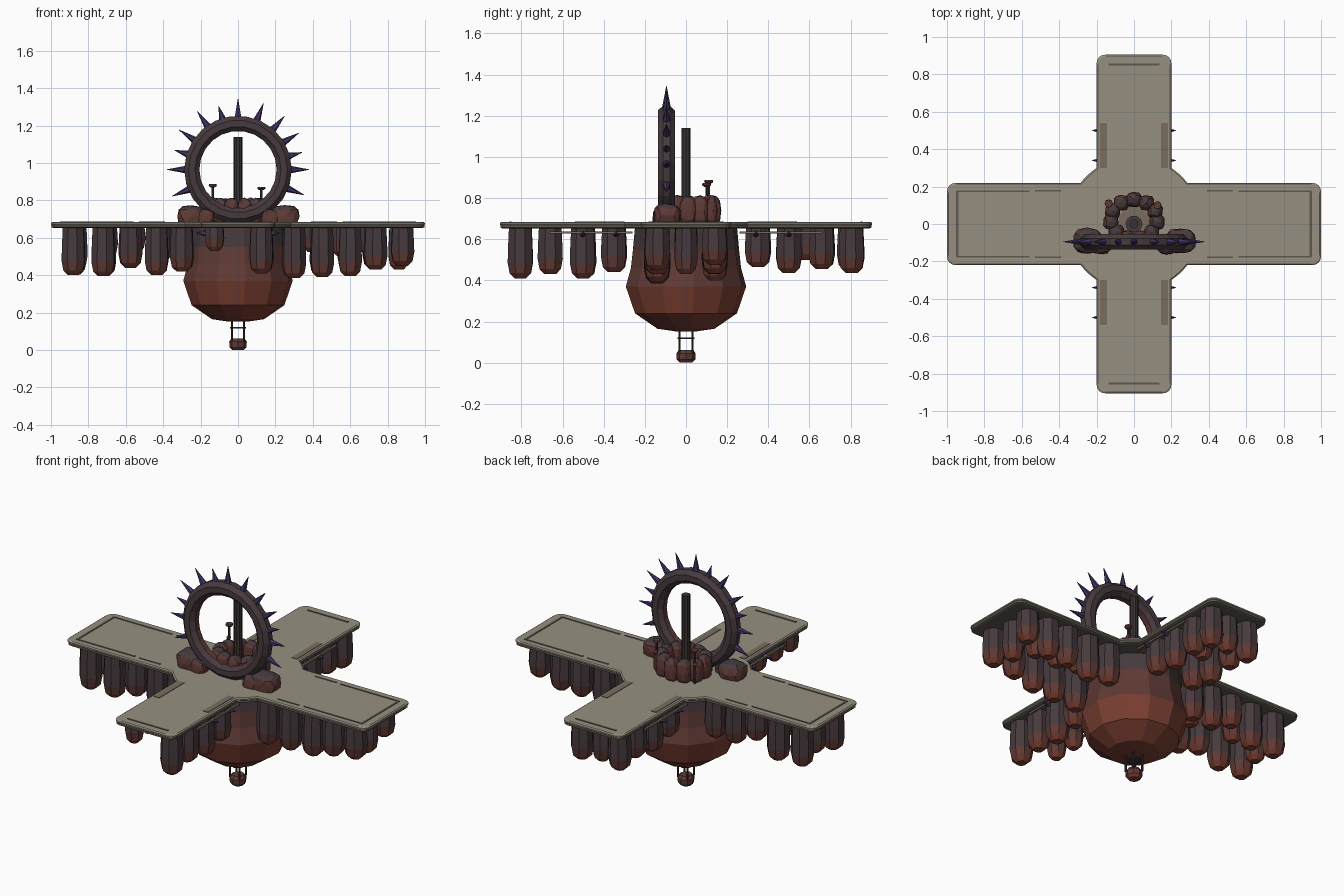
import bpy, bmesh, math, random
from mathutils import Vector, Matrix

if "Cube" in bpy.data.objects:
    bpy.data.objects.remove(bpy.data.objects["Cube"])

random.seed(4)

def mat(name, rgb):
    m = bpy.data.materials.new(name)
    m.diffuse_color = (*rgb, 1)
    m.use_nodes = True
    m.node_tree.nodes["Principled BSDF"].inputs["Base Color"].default_value = m.diffuse_color
    return m

STONE = mat("pale stone", (.31, .28, .22))
EDGE = mat("stone edge", (.11, .10, .08))
SLOT = mat("slot brown", (.19, .15, .115))
DARK = mat("dark plum rock", (.062, .042, .047))
MID = mat("brown rock", (.115, .042, .035))
RUST = mat("rust rock", (.20, .05, .032))
PURPLE = mat("purple spike", (.05, .035, .13))
IRON = mat("dark iron", (.04, .033, .032))
RED = mat("red glow", (.33, .06, .03))

def finish(name, bm, mats, rule=None):
    """Turn a bmesh into an object; rule maps a face to a material slot."""
    bmesh.ops.recalc_face_normals(bm, faces=bm.faces)
    if rule:
        for f in bm.faces:
            f.material_index = rule(f)
    me = bpy.data.meshes.new(name)
    bm.to_mesh(me)
    bm.free()
    for m in mats:
        me.materials.append(m)
    ob = bpy.data.objects.new(name, me)
    bpy.context.collection.objects.link(ob)
    return ob

def lathe(name, profile, n, loc, mats, rule=None, turn=0):
    """Closed solid of revolution from (radius, z) points, bottom first."""
    bm = bmesh.new()
    rings = [[bm.verts.new((loc[0] + r * math.cos(turn + math.tau * i / n),
                            loc[1] + r * math.sin(turn + math.tau * i / n), loc[2] + z))
              for i in range(n)] for r, z in profile]
    for a, b in zip(rings, rings[1:]):
        for i in range(n):
            bm.faces.new((a[i], a[(i + 1) % n], b[(i + 1) % n], b[i]))
    bm.faces.new(rings[0])
    bm.faces.new(rings[-1])
    return finish(name, bm, mats, rule)

def box(name, x, y, z, sx, sy, sz, m):
    bm = bmesh.new()
    bmesh.ops.create_cube(bm, size=1)
    bmesh.ops.transform(bm, verts=bm.verts,
                        matrix=Matrix.Translation((x, y, z)) @ Matrix.Diagonal((sx, sy, sz, 1)))
    return finish(name, bm, [m])

def spike(name, base, direction, length, r, m):
    bm = bmesh.new()
    bmesh.ops.create_cone(bm, cap_ends=True, segments=6, radius1=r, radius2=.001, depth=length)
    d = Vector(direction).normalized()
    bmesh.ops.transform(bm, verts=bm.verts,
                        matrix=Matrix.Translation(Vector(base) + d * length / 2)
                        @ d.to_track_quat('Z', 'Y').to_matrix().to_4x4())
    return finish(name, bm, [m])

def rock(name, loc, size, mats, rule):
    bm = bmesh.new()
    bmesh.ops.create_icosphere(bm, subdivisions=2, radius=1)
    for v in bm.verts:
        # squarish boulder with a little unevenness
        v.co = Vector([math.copysign(abs(c) ** .7, c) * s for c, s in zip(v.co, size)])
        v.co *= random.uniform(.93, 1.03)
        v.co += Vector(loc)
    return finish(name, bm, mats, rule)

# Cross-shaped platform with a round hub
def quadrant(g):
    pts, c = [], .045
    for cx, cy in ((1 - g, .22 - g), (.2 - g, .905 - g)):
        corner = [(cx - c + c * math.cos(t), cy - c + c * math.sin(t))
                  for t in [math.pi / 2 * k / 4 for k in range(5)]]
        pts.append(corner)
    R = .36 - g
    a0, a1 = math.asin((.22 - g) / R), math.acos((.2 - g) / R)
    arc = [(R * math.cos(a0 + (a1 - a0) * k / 4), R * math.sin(a0 + (a1 - a0) * k / 4)) for k in range(5)]
    return pts[0] + arc + pts[1]

def slab(name, levels, m):
    bm = bmesh.new()
    rings = []
    for g, z in levels:
        q = quadrant(g)
        loop = (q + [(-x, y) for x, y in reversed(q)] + [(-x, -y) for x, y in q]
                + [(x, -y) for x, y in reversed(q)])
        rings.append([bm.verts.new((x, y, z)) for x, y in loop])
    n = len(rings[0])
    for a, b in zip(rings, rings[1:]):
        for i in range(n):
            bm.faces.new((a[i], a[(i + 1) % n], b[(i + 1) % n], b[i]))
    bm.faces.new(rings[0])
    bm.faces.new(rings[-1])
    return finish(name, bm, [m])

slab("platform_rim", [(.012, .653), (.003, .657), (.003, .669)], EDGE)
slab("platform_top", [(.004, .668), (0, .672), (0, .679), (.007, .684)], STONE)

# Engraved border lines and slots on the arms
TOP = .685
for s in (-1, 1):
    box("end_line_x", s * .945, 0, TOP, .012, .35, .004, EDGE)
    box("end_line_y", 0, s * .853, TOP, .27, .012, .004, EDGE)
    for t in (-1, 1):
        box("border_line", s * .755, t * .175, TOP, .39, .01, .004, EDGE)
        box("border_dash", s * .46, t * .178, TOP, .14, .008, .004, EDGE)
        box("slot_plate", s * .163, t * .42, TOP, .035, .24, .004, SLOT)
        # rail and studs below the slots
        box("side_rail", s * .19, t * .46, .632, .012, .4, .01, SLOT)
        for y in (.34, .5):
            spike("side_stud", (s * .175, t * y, .625), (s, 0, 0), .05, .018, PURPLE)

# Central hanging bowl
lathe("bowl", [(.05, .152), (.14, .165), (.25, .24), (.295, .37), (.27, .46), (.26, .55), (.25, .66)],
      12, (0, 0, 0), [DARK, MID, RUST],
      lambda f: 2 if f.calc_center_median().z < .4 else 1 if f.calc_center_median().z < .6 else 0, .13)

# Hanging rock pods, rounded at the bottom
def pod(x, y, bottom, r=.066):
    h = .66 - bottom
    lathe("rock_pod", [(r * .45, 0), (r * .85, .025), (r, .075), (r * .98, h * .55), (r * .9, h)],
          8, (x, y, bottom), [DARK, MID, RUST],
          lambda f: 2 if f.calc_center_median().z < bottom + .03
          else 1 if f.calc_center_median().z < bottom + .07 else 0, random.uniform(.2, .6))

row_x = [(-.88, .40), (-.72, .395), (-.575, .44), (-.435, .40), (-.30, .42),
         (.30, .385), (.45, .39), (.60, .395), (.735, .43), (.88, .45)]
for x, b in row_x:
    pod(x, -.14, b)
    pod(x * .99, .14, b + random.uniform(.0, .05))
for s in (-1, 1):
    pod(s * .86, 0, .43, .06)
    for x in (.4, .55, .7):
        pod(s * x, 0, .5 + random.uniform(-.02, .03), .06)
row_y = [(.35, .45), (.5, .42), (.66, .44), (.805, .42)]
for y, b in row_y:
    pod(.125, -y, b - .01)
    pod(-.125, -y, .53, .055)
    for s in (-1, 1):
        pod(s * .125, y, b + .015)
pod(0, .79, .45, .06)
pod(0, .58, .5, .06)

# Lantern under the bowl
lathe("lantern_cup", [(.03, 0), (.045, .015), (.047, .045), (.035, .062)], 8, (0, 0, 0), [MID, RUST],
      lambda f: 1 if f.calc_center_median().z < .02 else 0)
lathe("lantern_band", [(.042, 0), (.042, .008)], 8, (0, 0, .115), [IRON])
for i in range(4):
    a = math.pi / 4 + i * math.pi / 2
    lathe("lantern_rod", [(.006, 0), (.006, .12)], 6, (.045 * math.cos(a), .045 * math.sin(a), .05), [IRON])

# Spiked ring standing on the platform
RC = Vector((0, -.095, .965))
bm = bmesh.new()
N, M, R, r = 22, 8, .247, .044
grid = [[bm.verts.new(RC + Vector(((R + r * math.cos(v)) * math.cos(u), r * math.sin(v),
                                   (R + r * math.cos(v)) * math.sin(u))))
         for v in [math.tau * (j + .5) / M for j in range(M)]]
        for u in [math.tau * i / N for i in range(N)]]
for i in range(N):
    for j in range(M):
        bm.faces.new((grid[i][j], grid[(i + 1) % N][j], grid[(i + 1) % N][(j + 1) % M], grid[i][(j + 1) % M]))
finish("ring", bm, [DARK, MID],
       lambda f: 1 if (f.calc_center_median() - RC).length < .215 else 0)
for k, deg in enumerate((-21, 0, 15, 31, 49, 69, 90, 107, 125, 146, 163, 180, 202)):
    a = math.radians(deg)
    d = Vector((math.cos(a), 0, math.sin(a)))
    long = .09 if k in (2, 7, 10) else .115
    spike("ring_spike", RC + d * .265, d, long, .023, PURPLE)

# Boulders holding the ring
up = lambda f: 0 if f.normal.z > .6 else 1
for s in (-1, 1):
    rock("foot_boulder", (s * .25, -.09, .715), (.08, .07, .06), [DARK, MID], up)
    rock("foot_boulder_small", (s * .175, -.115, .70), (.05, .05, .055), [DARK, MID], up)

# Well of rocks around the pole
for i in range(11):
    a = math.tau * i / 11 + math.pi / 2
    rock("well_rock", (.125 * math.cos(a), .025 + .105 * math.sin(a), .74),
         (.042, .042, .075), [DARK, MID], up)
lathe("well_floor", [(.085, 0), (.085, .008)], 16, (0, .01, .682), [SLOT])
lathe("pole_base", [(.045, 0), (.045, .03)], 10, (0, 0, .685), [DARK])
lathe("pole", [(.024, 0), (.024, .45)], 10, (0, 0, .69), [IRON])

# Small signal posts
for x, y, h in ((-.135, .11, .2), (.125, .1, .185)):
    lathe("post", [(.007, 0), (.007, h)], 6, (x, y, .68), [IRON])
    lathe("post_head", [(.012, 0), (.022, .008), (.02, .018)], 8, (x, y, .68 + h - .01), [MID])
    lathe("post_light", [(.008, 0), (.014, .01), (.008, .02)], 6, (x * 1.05, y + .005, .79), [RED])
